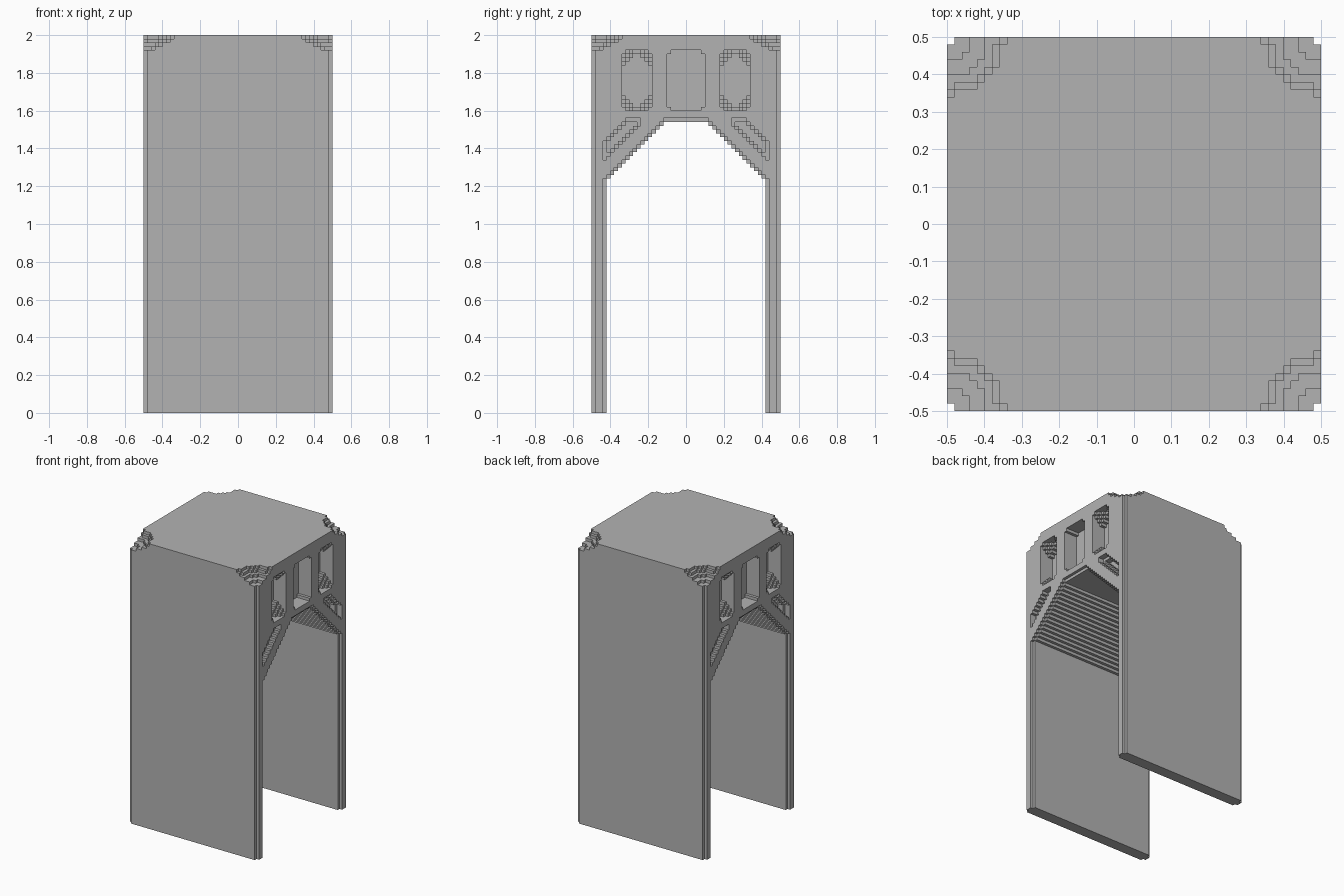
import bpy, bmesh
from mathutils import Vector

cube = bpy.data.objects.get("Cube")
if cube:
    bpy.data.objects.remove(cube)

U = 0.02            # size of one step
HALF = 25           # half width in steps
BASE, TOP = 61, 100  # head layers in steps

grey = bpy.data.materials.new("stone_grey")
grey.use_nodes = True
colour = (0.45, 0.45, 0.45, 1)
grey.diffuse_color = colour
grey.node_tree.nodes["Principled BSDF"].inputs["Base Color"].default_value = colour


def finish(bm, name, axes):
    """Turn a bmesh into a mirrored object."""
    bmesh.ops.recalc_face_normals(bm, faces=bm.faces)
    mesh = bpy.data.meshes.new(name)
    bm.to_mesh(mesh)
    bm.free()
    mesh.materials.append(grey)
    obj = bpy.data.objects.new(name, mesh)
    bpy.context.collection.objects.link(obj)
    mirror = obj.modifiers.new("mirror", 'MIRROR')
    mirror.use_axis = axes
    return obj


def in_window(y, z, d, centre, half_y, corner):
    """Recess with stepped corners that grow with depth d."""
    a = half_y - abs(y - centre) / U
    b = 8 - abs(z - 1.76) / U
    return a > 0 and b > 0 and int(a) + int(b) >= corner


def opening(y, z, rim):
    """Arch below the head, one step wider at the rim."""
    g = U if rim else 0
    return y < 0.42 + g and z < 1.54 + g and y + z < 1.65 + g


def scooped(x, y, z):
    """Rounded hollow at each upper corner."""
    return (Vector((x, y, z)) - Vector((0.5, 0.5, 2.12))).length < 0.2


def slot(y, z, d):
    """Diagonal groove following the arch, narrowing inwards."""
    s = U * (d // 2)
    return (0.24 + s < y < 0.44 - s and 1.34 + s < z < 1.56 - s
            and 1.775 + s < y + z < 1.875 - s)


def solid(i, j, k):
    if i >= HALF or j >= HALF or k >= TOP:
        return False
    i, j = max(i, 0), max(j, 0)
    if k < BASE:
        return j >= 21
    x, y, z = ((n + 0.5) * U for n in (i, j, k))
    d = HALF - 1 - i
    if (d == 0 and j == HALF - 1) or scooped(x, y, z) or opening(y, z, d == 0):
        return False
    if d < 5:
        if in_window(y, z, d, 0, 5, 1):
            return False
        if in_window(y, z, d, 0.26, 4, min(d + 1, 4)):
            return False
    return not (d < 4 and slot(y, z, d))


# Head: a quarter of the stepped block, mirrored both ways
bm = bmesh.new()
corners = {}


def corner(p):
    if p not in corners:
        corners[p] = bm.verts.new(Vector(p) * U)
    return corners[p]


for i in range(HALF):
    for j in range(HALF):
        for k in range(BASE, TOP):
            if not solid(i, j, k):
                continue
            for axis in range(3):
                for side in (0, 1):
                    near = [i, j, k]
                    near[axis] += 2 * side - 1
                    if solid(*near):
                        continue
                    ring = []
                    for u, v in ((0, 0), (1, 0), (1, 1), (0, 1)):
                        p = [i, j, k]
                        p[axis] += side
                        p[(axis + 1) % 3] += u
                        p[(axis + 2) % 3] += v
                        ring.append(corner(tuple(p)))
                    bm.faces.new(ring if side else ring[::-1])
# merge the flat regions
bmesh.ops.dissolve_limit(bm, angle_limit=0.01, verts=bm.verts, edges=bm.edges)
mesh = bpy.data.meshes.new("arched_head")
bm.to_mesh(mesh)
bm.free()
mesh.materials.append(grey)
head = bpy.data.objects.new("arched_head", mesh)
bpy.context.collection.objects.link(head)
head.modifiers.new("mirror", 'MIRROR').use_axis = (True, True, False)

# Legs: wide plates with notched vertical edges
plan = [(0, 0.42), (0.48, 0.42), (0.48, 0.44), (0.5, 0.44),
        (0.5, 0.48), (0.48, 0.48), (0.48, 0.5), (0, 0.5)]
for name, sign in (("front_leg", -1), ("back_leg", 1)):
    bm = bmesh.new()
    low = [bm.verts.new((x, sign * y, 0)) for x, y in plan]
    high = [bm.verts.new((x, sign * y, BASE * U)) for x, y in plan]
    bm.faces.new(low)
    bm.faces.new(high)
    for n in range(len(plan) - 1):
        bm.faces.new((low[n], low[n + 1], high[n + 1], high[n]))
    bmesh.ops.recalc_face_normals(bm, faces=bm.faces)
    # outward direction follows the floor face
    bm.faces.ensure_lookup_table()
    if bm.faces[0].normal.z > 0:
        bmesh.ops.reverse_faces(bm, faces=bm.faces)
    finish_faces = bm.faces[:]
    mesh = bpy.data.meshes.new(name)
    bm.to_mesh(mesh)
    bm.free()
    mesh.materials.append(grey)
    leg = bpy.data.objects.new(name, mesh)
    bpy.context.collection.objects.link(leg)
    leg.modifiers.new("mirror", 'MIRROR').use_axis = (True, False, False)
